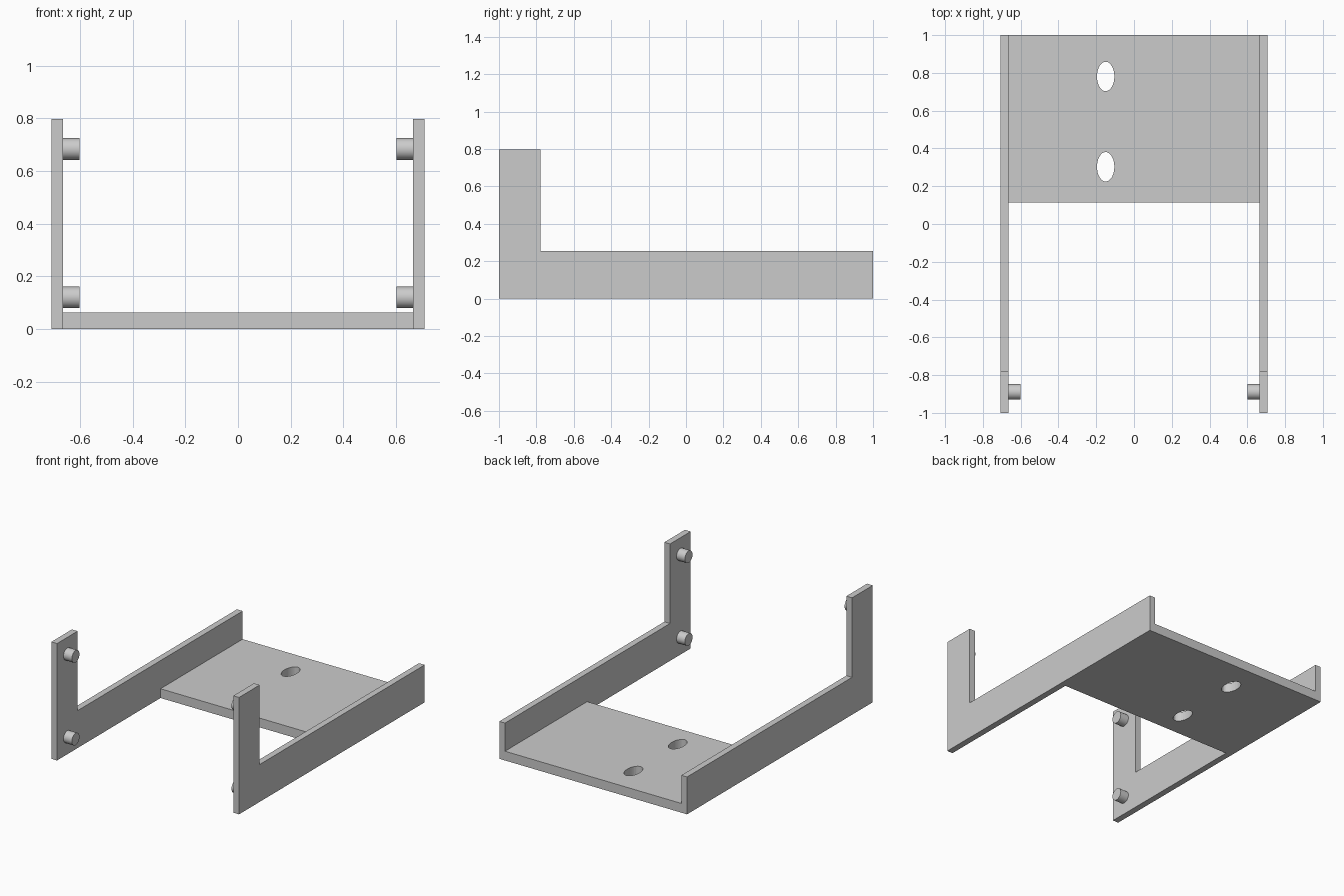
import bpy, bmesh, math
from mathutils import Matrix

if "Cube" in bpy.data.objects:
    bpy.data.objects.remove(bpy.data.objects["Cube"], do_unlink=True)

grey = bpy.data.materials.new("light grey")
grey.use_nodes = True
COLOUR = (0.6, 0.6, 0.6, 1)
grey.diffuse_color = COLOUR
grey.node_tree.nodes["Principled BSDF"].inputs["Base Color"].default_value = COLOUR

OUTER, INNER = 0.708, 0.665      # side arm faces in x
ARM_TOP, RAIL_TOP, POST_BACK = 0.797, 0.255, -0.778
PLATE_FRONT, PLATE_TOP = 0.115, 0.063


def finish(name, bm):
    bmesh.ops.recalc_face_normals(bm, faces=bm.faces)
    mesh = bpy.data.meshes.new(name)
    bm.to_mesh(mesh)
    bm.free()
    mesh.materials.append(grey)
    obj = bpy.data.objects.new(name, mesh)
    bpy.context.collection.objects.link(obj)
    return obj


def smooth(obj):
    bpy.ops.object.select_all(action="DESELECT")
    obj.select_set(True)
    bpy.context.view_layer.objects.active = obj
    bpy.ops.object.shade_smooth_by_angle(angle=math.radians(35))


def cylinder(name, matrix):
    bm = bmesh.new()
    bmesh.ops.create_cone(bm, cap_ends=True, segments=32, radius1=1, radius2=1,
                          depth=1, matrix=matrix)
    return finish(name, bm)


# L-shaped side arms with two inward pegs each
profile = [(-1, 0), (1, 0), (1, RAIL_TOP), (POST_BACK, RAIL_TOP),
           (POST_BACK, ARM_TOP), (-1, ARM_TOP)]
for side, s in (("left", 1), ("right", -1)):
    bm = bmesh.new()
    face = bm.faces.new([bm.verts.new((s * INNER, y, z)) for y, z in profile])
    grown = bmesh.ops.extrude_face_region(bm, geom=[face])["geom"]
    bmesh.ops.translate(bm, vec=(s * (OUTER - INNER), 0, 0),
                        verts=[v for v in grown if isinstance(v, bmesh.types.BMVert)])
    finish(side + "_arm", bm)
    for level, z in (("lower", 0.12), ("upper", 0.684)):
        place = (Matrix.Translation((s * 0.634, -0.889, z))
                 @ Matrix.Rotation(math.pi / 2, 4, "Y")
                 @ Matrix.Diagonal((0.041, 0.041, 0.064, 1)))
        smooth(cylinder(f"{side}_{level}_peg", place))

# Base plate between the arms
bm = bmesh.new()
bmesh.ops.create_cube(bm, size=1, matrix=Matrix.Translation(
    (0, (1 + PLATE_FRONT) / 2, PLATE_TOP / 2))
    @ Matrix.Diagonal((2 * INNER, 1 - PLATE_FRONT, PLATE_TOP, 1)))
plate = finish("base_plate", bm)

# Oval holes through the plate
for label, y in (("front", 0.303), ("back", 0.781)):
    cutter = cylinder(label + "_hole_cutter", Matrix.Translation((-0.15, y, 0.03))
                      @ Matrix.Diagonal((0.046, 0.078, 0.3, 1)))
    cutter.hide_render = True
    cutter.hide_set(True)
    cutter.display_type = "WIRE"
    cut = plate.modifiers.new(label + "_hole", "BOOLEAN")
    cut.operation = "DIFFERENCE"
    cut.solver = "EXACT"
    cut.object = cutter
smooth(plate)
